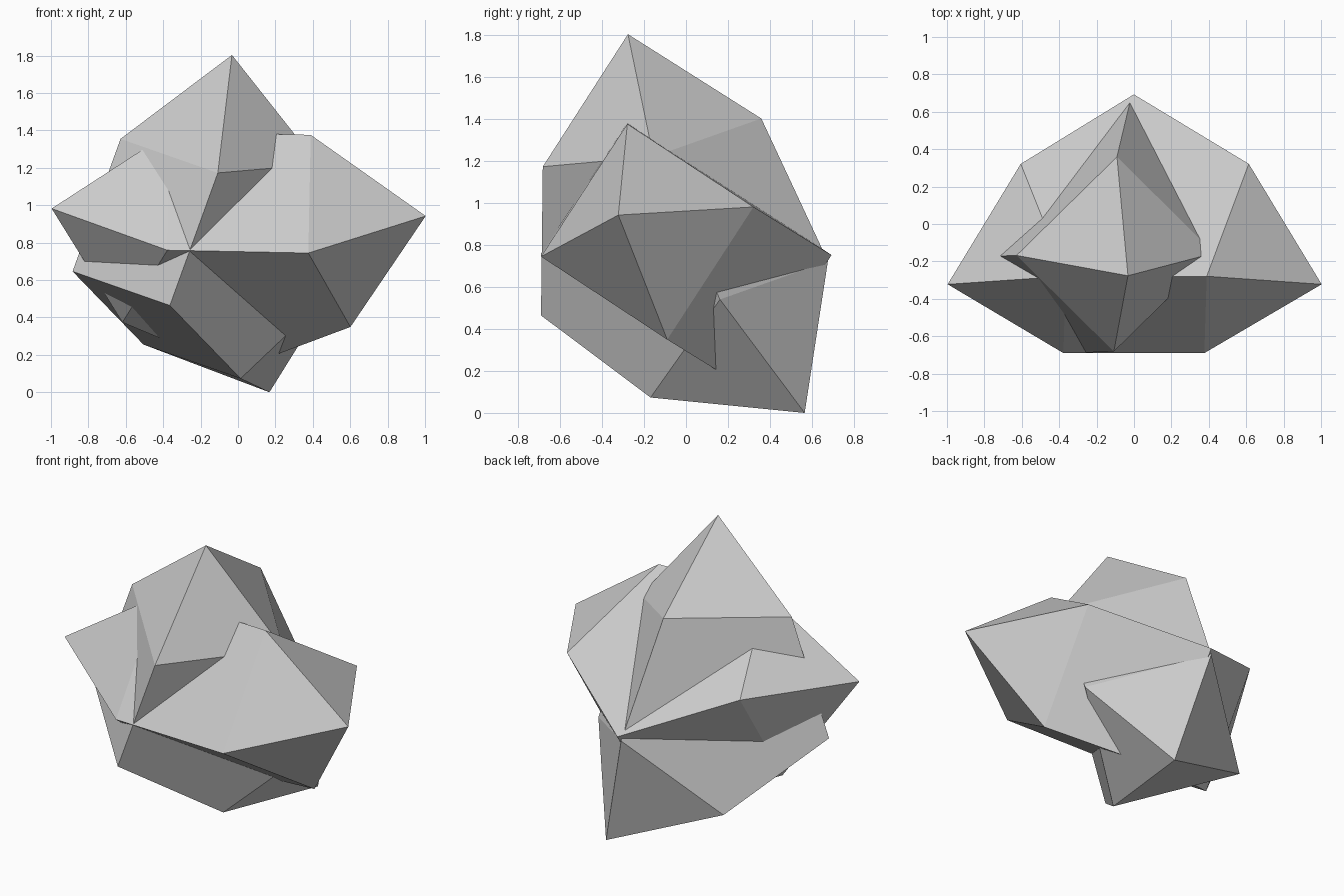
import bpy, bmesh, math
from mathutils import Vector, Matrix

cube = bpy.data.objects.get("Cube")
if cube:
    bpy.data.objects.remove(cube, do_unlink=True)

EDGE = 0.7536                                      # every edge has this length
RADIUS = EDGE / (2 * math.sin(math.pi / 5))        # pentagon circumradius

grey = bpy.data.materials.new("pale grey")
grey.use_nodes = True
colour = (0.6, 0.6, 0.6, 1)
grey.diffuse_color = colour
grey.node_tree.nodes["Principled BSDF"].inputs["Base Color"].default_value = colour


def spiked_prism(name, centre, side, front):
    """Pentagonal prism with a pyramid on two of its square sides."""
    bm = bmesh.new()
    bmesh.ops.create_cone(bm, cap_ends=True, segments=5, radius1=RADIUS,
                          radius2=RADIUS, depth=EDGE)
    bm.normal_update()
    # Raise a pyramid on each square that faces sideways
    for face in [f for f in bm.faces if abs(f.normal.x) > 0.9]:
        tip = face.calc_center_median() + face.normal * EDGE / math.sqrt(2)
        poked = bmesh.ops.poke(bm, faces=[face])
        poked["verts"][0].co = tip
    # Turn the solid so its local x is the side and local -y the front
    x = Vector(side).normalized()
    y = -Vector(front)
    y = (y - x * y.dot(x)).normalized()
    turn = Matrix((x, y, x.cross(y))).transposed().to_4x4()
    bm.transform(Matrix.Translation(centre) @ turn)
    bmesh.ops.recalc_face_normals(bm, faces=bm.faces)
    mesh = bpy.data.meshes.new(name)
    bm.to_mesh(mesh)
    bm.free()
    mesh.materials.append(grey)
    obj = bpy.data.objects.new(name, mesh)
    bpy.context.collection.objects.link(obj)
    return obj


# Two interlocked solids: one lies across, one stands up
spiked_prism("level_solid", (0, -0.05, 0.785), (1, 0, -0.02), (0, -0.838, 0.545))
spiked_prism("upright_solid", (-0.165, -0.05, 0.785), (-0.1, -0.42, 0.9),
             (0.716, 0.595, 0.366))
